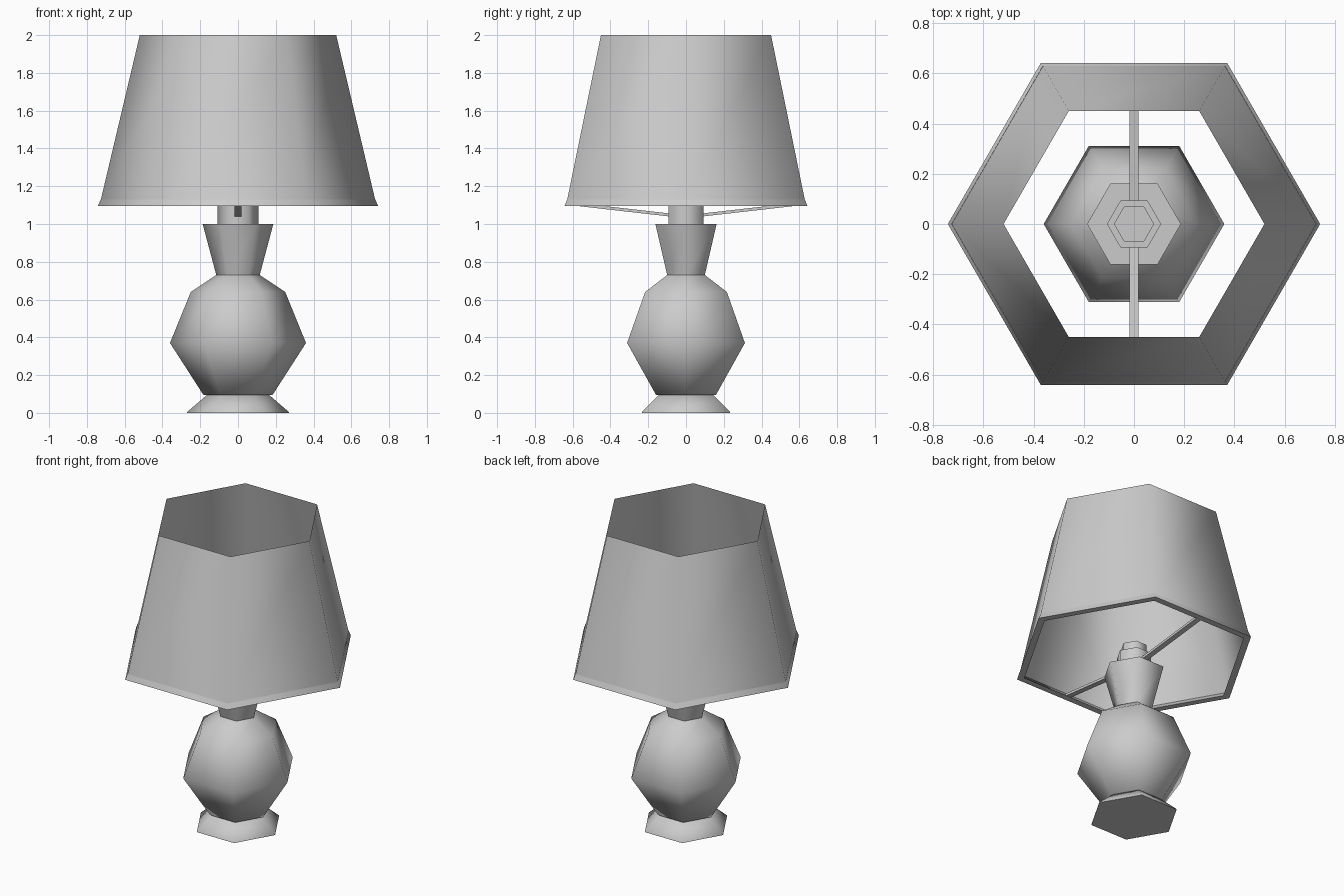
import bpy, bmesh
from math import cos, sin, pi, radians
from mathutils import Vector

if "Cube" in bpy.data.objects:
    bpy.data.objects.remove(bpy.data.objects["Cube"])


def finish(name, bm, smooth=True):
    bmesh.ops.recalc_face_normals(bm, faces=bm.faces)
    mesh = bpy.data.meshes.new(name)
    bm.to_mesh(mesh)
    bm.free()
    ob = bpy.data.objects.new(name, mesh)
    bpy.context.collection.objects.link(ob)
    if smooth:
        bpy.ops.object.select_all(action='DESELECT')
        ob.select_set(True)
        bpy.context.view_layer.objects.active = ob
        bpy.ops.object.shade_smooth_by_angle(angle=radians(62))
    return ob


def hex_lathe(name, profile, caps=True, loop=False):
    """Six-sided turned form from (radius, z) points, corners on the x axis."""
    bm = bmesh.new()
    rings = [[bm.verts.new((r * cos(i * pi / 3), r * sin(i * pi / 3), z))
              for i in range(6)] for r, z in profile]
    pairs = list(zip(rings, rings[1:]))
    if loop:
        pairs.append((rings[-1], rings[0]))
    for a, b in pairs:
        for i in range(6):
            j = (i + 1) % 6
            bm.faces.new((a[i], a[j], b[j], b[i]))
    if caps:
        bm.faces.new(rings[0])
        bm.faces.new(rings[-1])
    return finish(name, bm)


# Flared foot
hex_lathe("foot", [(0.27, 0), (0.27, 0.004), (0.165, 0.095)])

# Vase-shaped body with flared neck
hex_lathe("body", [(0.183, 0.095), (0.36, 0.37), (0.25, 0.64),
                   (0.115, 0.73), (0.187, 1.0)])

# Bulb socket in two steps
hex_lathe("socket", [(0.108, 1.0), (0.108, 1.11)])
hex_lathe("socket_tip", [(0.08, 1.11), (0.08, 1.17)])

# Open shade and the wedge-shaped trim at its lower edge
hex_lathe("shade", [(0.727, 1.125), (0.52, 2.0)], caps=False)
hex_lathe("shade_trim", [(0.742, 1.095), (0.727, 1.13), (0.695, 1.095)],
          caps=False, loop=True)

# Two sloping support rods from the socket to the shade
for side, label in ((-1, "front"), (1, "back")):
    bm = bmesh.new()
    cube = bmesh.ops.create_cube(bm, size=1)
    for v in cube["verts"]:
        outer = v.co.y * side > 0
        y, z = (0.615, 1.108) if outer else (0.08, 1.047)
        v.co = Vector((v.co.x * 0.036, side * y, z + v.co.z * 0.016))
    finish("support_rod_" + label, bm, smooth=False)
